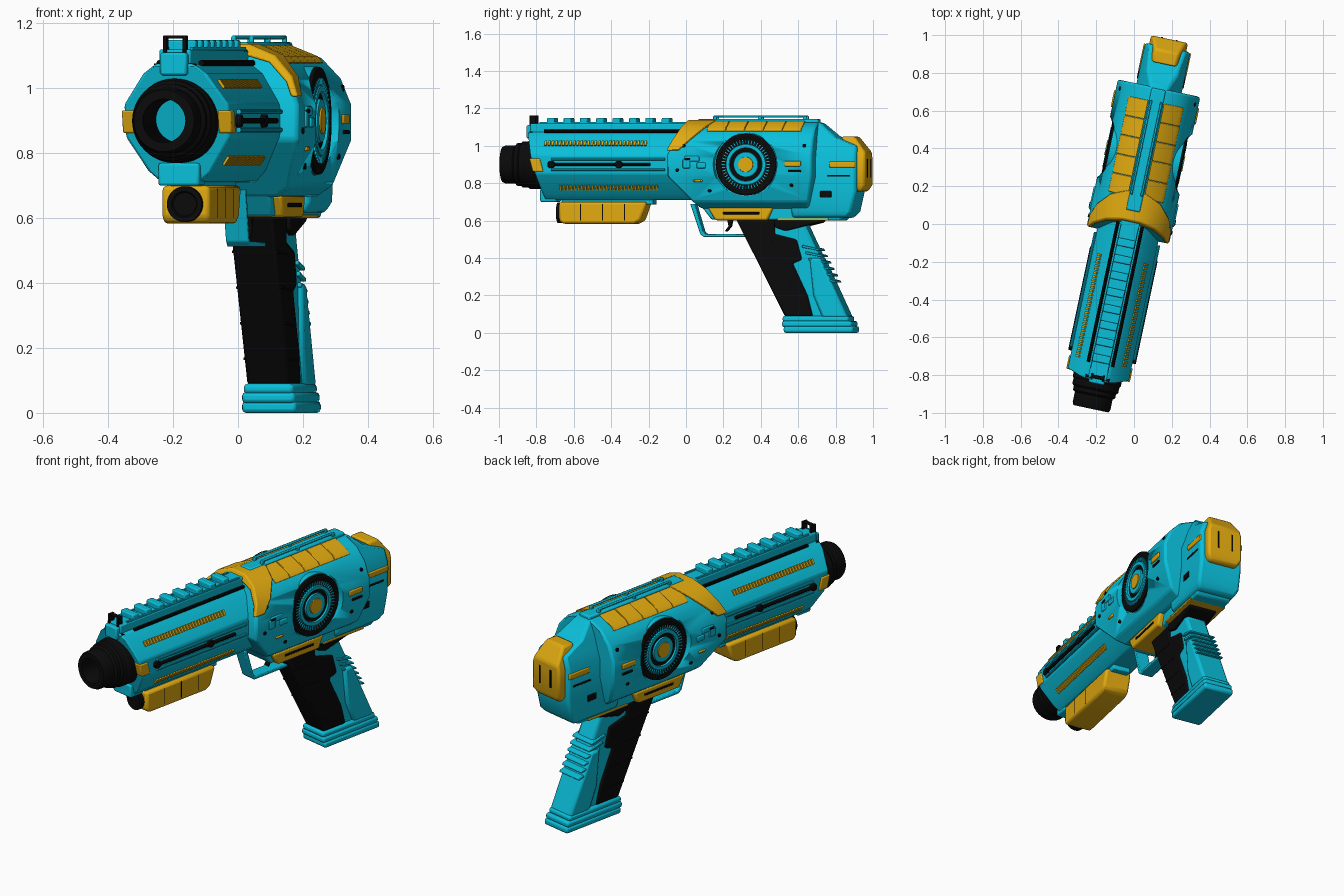
import bpy, bmesh, math
from mathutils import Matrix, Vector

if "Cube" in bpy.data.objects:
    bpy.data.objects.remove(bpy.data.objects["Cube"])

def material(name, c):
    m = bpy.data.materials.new(name)
    m.diffuse_color = (*c, 1)
    m.use_nodes = True
    m.node_tree.nodes["Principled BSDF"].inputs["Base Color"].default_value = m.diffuse_color
    return m

CYAN = material("cyan", (0.003, 0.52, 0.70))
GOLD = material("gold", (0.75, 0.40, 0.005))
BLACK = material("black", (0.003, 0.003, 0.003))
SIDES = (1, -1)

def add(name, bm, mat, bevel=0):
    bmesh.ops.recalc_face_normals(bm, faces=bm.faces)
    me = bpy.data.meshes.new(name)
    bm.to_mesh(me)
    bm.free()
    me.materials.append(mat)
    ob = bpy.data.objects.new(name, me)
    bpy.context.collection.objects.link(ob)
    if bevel:
        b = ob.modifiers.new("bevel", 'BEVEL')
        b.width, b.segments, b.limit_method = bevel, 2, 'ANGLE'
    return ob

def skin(bm, a, b):
    n = len(a)
    for i in range(n):
        bm.faces.new((a[i], a[(i + 1) % n], b[(i + 1) % n], b[i]))

def slab(name, pts, x0, x1, mat, bevel=0):
    """Side profile (y, z) extruded across x."""
    bm = bmesh.new()
    a, b = [[bm.verts.new((x, *p)) for p in pts] for x in (x0, x1)]
    skin(bm, a, b)
    bm.faces.new(a)
    bm.faces.new(b)
    return add(name, bm, mat, bevel)

def hull(name, half, y0, y1, mat, bevel=0, mode="solid"):
    """Cross-section (x, z) run along y; y0 and y1 may depend on z."""
    f0 = y0 if callable(y0) else lambda z: y0
    f1 = y1 if callable(y1) else lambda z: y1
    bm = bmesh.new()
    mir = [(-x, z) for x, z in half]
    for ring in ([half, mir] if mode == "pair" else [half + mir[::-1]]):
        a, b = [[bm.verts.new((x, f(z), z)) for x, z in ring] for f in (f0, f1)]
        skin(bm, a, b)
        for v in (a, b):
            if mode == "solid":
                n = len(v)
                for i in range(n // 2 - 1):
                    bm.faces.new((v[i], v[i + 1], v[n - 2 - i], v[n - 1 - i]))
            else:
                bm.faces.new(v)
    return add(name, bm, mat, bevel)

def lathe(name, prof, origin, axis, mat, closed=False, segs=40, bevel=0):
    """Profile (along axis, radius) turned about the X or Y axis."""
    bm = bmesh.new()
    rings = []
    for a, r in prof:
        ring = []
        for i in range(segs):
            t = math.tau * i / segs
            c, s = r * math.cos(t), r * math.sin(t)
            p = (a, c, s) if axis == 'X' else (c, a, s)
            ring.append(bm.verts.new(Vector(origin) + Vector(p)))
        rings.append(ring)
    for a, b in zip(rings, rings[1:]):
        skin(bm, a, b)
    if closed:
        skin(bm, rings[-1], rings[0])
    else:
        bm.faces.new(rings[0])
        bm.faces.new(rings[-1])
    return add(name, bm, mat, bevel)

def boxes(name, items, mat, bevel=0):
    """Boxes given as x, y, z, size x, size y, size z, roll about y."""
    bm = bmesh.new()
    for x, y, z, sx, sy, sz, roll in items:
        m = Matrix.Translation((x, y, z)) @ Matrix.Rotation(roll, 4, 'Y') @ Matrix.Diagonal((sx, sy, sz, 1))
        bmesh.ops.create_cube(bm, size=1, matrix=m)
    return add(name, bm, mat, bevel)

def both(*items):
    return [(s * i[0], *i[1:6], s * i[6]) for i in items for s in SIDES]

# Muzzle: hollow stepped tube with a disc deep inside
lathe("muzzle", [(-1.0, .067), (-1.0, .095), (-.985, .102), (-.93, .102), (-.92, .114), (-.9, .114),
      (-.89, .124), (-.86, .124), (-.85, .13), (-.70, .13), (-.70, .067)], (0, 0, .9), 'Y', BLACK, True, 48)
lathe("muzzle_core", [(-.735, .068), (-.71, .068)], (0, 0, .9), 'Y', CYAN)

# Barrel shroud with slanted front
slant = lambda z: -.755 - .26 * (z - .71)
hull("barrel_shroud", [(.06, 1.075), (.1, 1.045), (.165, .95), (.165, .85), (.1, .745), (.06, .71)],
     slant, .15, CYAN, .008)
hull("barrel_collar_lug", [(.172, .932), (.172, .862), (.13, .862), (.13, .932)],
     lambda z: slant(z) - .008, lambda z: slant(z) + .05, GOLD, .005, "pair")
roll_up = math.atan2(.095, .065)
boxes("barrel_vents", both(*[(.125, -.74 + i * .0195, 1.013, .03, .012, .012, roll_up) for i in range(29)],
      *[(.122, -.66 + i * .0195, .778, .03, .012, .012, -roll_up) for i in range(28)]), GOLD)
for s in SIDES:
    lathe("side_slide_rod", [(-.70, .009), (-.16, .009)], (s * .174, 0, .9), 'Y', BLACK, segs=12)
    for z in (.872, .928):
        lathe("side_rail", [(-.70, .008), (-.08, .008)], (s * .171, 0, z), 'Y', CYAN, segs=10)
    for y in (-.7, -.33):
        lathe("side_rod_end", [(s * .15, .02), (s * .183, .02)], (0, y, .9), 'X', BLACK, segs=20, bevel=.003)
    lathe("top_slit", [(-.76, .009), (.0, .009)], (s * .066, 0, 1.078), 'Y', BLACK, segs=10)
    lathe("front_bolt", [(s * .035, .012), (s * .065, .012)], (0, -.835, 1.065), 'X', BLACK, segs=16)

# Top rail with teeth, and front sight
boxes("top_rail", [(0, -.41, 1.095, .1, .86, .05, 0)], CYAN, .006)
boxes("rail_teeth", [(0, -.73 + i * .0895, 1.132, .094, .042, .034, 0) for i in range(8)], CYAN, .006)
boxes("rail_steps", both((.042, -.4, 1.122, .01, .78, .01, 0)), CYAN)
boxes("front_block", [(0, -.83, 1.075, .085, .07, .07, 0), (0, -.74, .735, .13, .09, .07, 0)], CYAN, .008)
boxes("front_sight", both((.031, -.83, 1.125, .012, .035, .075, 0)) + [(0, -.83, 1.158, .07, .02, .01, 0)], BLACK, .003)

# Light box below the barrel
slab("under_box", [(-.68, .7), (-.68, .6), (-.66, .583), (-.27, .583), (-.235, .6), (-.2, .7)], -.075, .075, GOLD, .018)
lathe("under_lamp", [(-.665, .04), (-.665, .055), (-.70, .055), (-.70, .04), (-.69, .036)], (0, 0, .643), 'Y', BLACK)
boxes("under_box_mount", [(0, -.42, .71, .1, .5, .05, 0)], CYAN, .005)
boxes("under_box_seams", [(0, y, .645, .151, .004, .09, 0) for y in (-.56, -.44, -.32)], BLACK)

# Main body: faceted hull with round side recesses
def nose(z):
    return -.06 + max(0, z - .95) * .5 + max(0, .84 - z) * .95

body = hull("body", [(.05, 1.125), (.13, 1.093), (.19, 1.03), (.223, .95), (.223, .84), (.17, .7), (.12, .665)],
            nose, lambda z: .735 - max(0, .8 - z) * .3, CYAN, .012)
for s in SIDES:
    cut = lathe("recess_cutter", [(s * .19, .172), (s * .3, .18)], (0, .37, .9), 'X', BLACK, segs=48)
    cut.hide_render = True
    cut.hide_set(True)
    mod = body.modifiers.new("recess", 'BOOLEAN')
    mod.operation, mod.object = 'DIFFERENCE', cut

# Gold nose band and segmented top strips
hull("nose_band", [(.05, 1.137), (.135, 1.103), (.197, 1.037), (.222, .975), (.2, .975), (.18, 1.02), (.12, 1.08), (.05, 1.1)],
     lambda z: nose(z) - .014, lambda z: nose(z) + .05 + (z - .97) * .55, GOLD, .006, "band")
for i in range(5):
    hull("top_strip", [(.042, 1.135), (.132, 1.099), (.15, 1.078), (.12, 1.07), (.042, 1.1)],
         .145 + i * .1035, .2465 + i * .1035, GOLD, .003, "pair")

# Spine and carry rail on top
boxes("spine", [(0, .4, 1.125, .076, .66, .035, 0)], CYAN, .008)
boxes("carry_rail", both((.028, .41, 1.157, .012, .5, .012, 0),
      *[(.028, y, 1.145, .014, .02, .03, 0) for y in (.165, .41, .655)]), CYAN, .004)

# Side turbines
for s in SIDES:
    c = (0, .37, .9)
    lathe("turbine_seat", [(s * .12, .168), (s * .188, .168)], c, 'X', CYAN, segs=48)
    lathe("turbine_ring", [(s * .187, .165), (s * .2, .165), (s * .204, .155), (s * .197, .11)], c, 'X', BLACK, segs=48)
    lathe("turbine_band", [(s * .19, .112), (s * .207, .108), (s * .207, .09), (s * .19, .086)], c, 'X', CYAN, True, 48)
    lathe("turbine_inner", [(s * .19, .07), (s * .206, .066)], c, 'X', CYAN)
    lathe("turbine_hub", [(s * .19, .044), (s * .211, .04)], c, 'X', GOLD)
    bm = bmesh.new()
    for i in range(48):
        m = (Matrix.Translation((s * .201, .37, .9)) @ Matrix.Rotation(math.tau * i / 48, 4, 'X')
             @ Matrix.Translation((0, 0, .122)) @ Matrix.Diagonal((.008, .005, .02, 1)))
        bmesh.ops.create_cube(bm, size=1, matrix=m)
    add("turbine_fins", bm, CYAN)
    for y, z, x in ((.0, .87, .224), (.17, .76, .194), (.62, .79, .205), (.69, 1.0, .203), (.03, 1.0, .205)):
        lathe("body_screw", [(s * (x - .02), .01), (s * (x + .004), .01)], (0, y, z), 'X', BLACK, segs=12)

# Side marker details
boxes("side_markers", both((.224, .63, .905, .012, .09, .03, 0), (.122, .88, .9, .012, .14, .032, 0),
      (.21, .11, .815, .02, .05, .014, .35)), GOLD, .005)
boxes("side_latch", both((.222, .08, .93, .016, .08, .03, 0), (.222, .05, .905, .016, .04, .05, 0),
      (.222, .13, .895, .016, .05, .03, 0)), CYAN, .005)
boxes("side_slots", both((.224, .055, .93, .02, .03, .012, 0), (.224, .64, .865, .012, .07, .012, 0),
      (.121, .79, .74, .012, .06, .035, 0), (.121, .86, .84, .01, .12, .01, 0)), BLACK, .003)

# Rear housing and gold end cap, both narrowing towards the top
def ramp(*pts):
    def f(z):
        for (z0, a), (z1, b) in zip(pts, pts[1:]):
            if z <= z1 + 1e-6:
                return a + (b - a) * (z - z0) / (z1 - z0)
        return pts[-1][1]
    return f

hull("rear_housing", [(.05, 1.125), (.085, 1.05), (.1, 1.0), (.122, .94), (.122, .76), (.122, .65), (.105, .615)], .6,
     ramp((.615, .9), (.65, .93), (.76, .955), (1.0, .955), (1.05, .83), (1.125, .745)), CYAN, .014)
hull("rear_cap", [(.065, 1.05), (.09, .965), (.1, .93), (.1, .79), (.08, .755)],
     ramp((.755, .94), (.93, .94), (.965, .9), (1.05, .86)),
     ramp((.755, .98), (.79, 1.0), (.965, 1.0), (1.05, .935)), GOLD, .012)
boxes("rear_cap_slots", both((.04, 1.0, .88, .01, .006, .1, 0)), BLACK, .002)

# Lower frame, side plates, trigger and guard
slab("lower_frame", [(.1, .68), (.16, .605), (.86, .6), (.9, .64), (.9, .68)], -.1, .1, CYAN, .01)
slab("lower_plate", [(.145, .67), (.185, .602), (.47, .602), (.5, .67)], -.128, .128, GOLD, .01)
boxes("lower_plate_slots", both((.128, .33, .64, .008, .2, .012, 0)), BLACK, .003)
boxes("lower_seam", [(0, .66, .606, .21, .28, .012, 0)], GOLD, .003)
slab("trigger_guard", [(.03, .69), (.085, .528), (.105, .512), (.36, .512), (.36, .527), (.112, .529), (.1, .54), (.055, .69)],
     -.036, .036, CYAN, .004)
slab("trigger", [(.225, .62), (.235, .57), (.215, .545), (.225, .54), (.25, .57), (.26, .62)], -.015, .015, BLACK, .003)

# Grip
slab("grip_frame", [(.32, .62), (.72, .62), (.7, .585), (.665, .575), (.9, .08), (.58, .08)], -.062, .062, CYAN, .014)
slab("grip_back", [(.69, .4), (.75, .4), (.9, .08), (.76, .08), (.71, .2)], -.078, .078, CYAN, .014)
slab("grip_wrap", [(.28, .62), (.5, .62), (.5, .53), (.62, .5), (.65, .39), (.6, .37), (.68, .2), (.71, .085), (.555, .085)],
     -.07, .07, BLACK, .012)
slab("grip_tang", [(.5, .615), (.76, .615), (.74, .59), (.56, .545), (.5, .565)], -.08, .08, BLACK, .006)
for i in range(6):
    y, z = .65 + i * .018, .47 - i * .034
    slab("grip_rib", [(y, z), (y + .09, z - .02), (y + .095, z - .032), (y, z - .014)], -.074, .074, CYAN, .003)
for i in range(4):
    y, z = .345 + i * .058, .5 - i * .11
    slab("grip_groove", [(y, z), (y + .15, z - .008), (y + .15, z - .014), (y, z - .007)], -.072, .072, BLACK)

# Flared grip base in three layers
for y0, y1, z0, z1, w in ((.55, .93, 0, .036, .086), (.54, .922, .03, .064, .084), (.542, .905, .058, .09, .079)):
    slab("grip_base", [(y0, z0), (y1, z0), (y1, z1), (y0, z1)], -w, w, CYAN, .012)

# Yaw the whole model and smooth
pose = Matrix.Translation((-.02, 0, 0)) @ Matrix.Rotation(math.radians(-12), 4, 'Z')
for ob in bpy.data.objects:
    ob.matrix_world = pose @ ob.matrix_world
    ob.data.shade_smooth()
    ob.data.set_sharp_from_angle(angle=math.radians(30))
